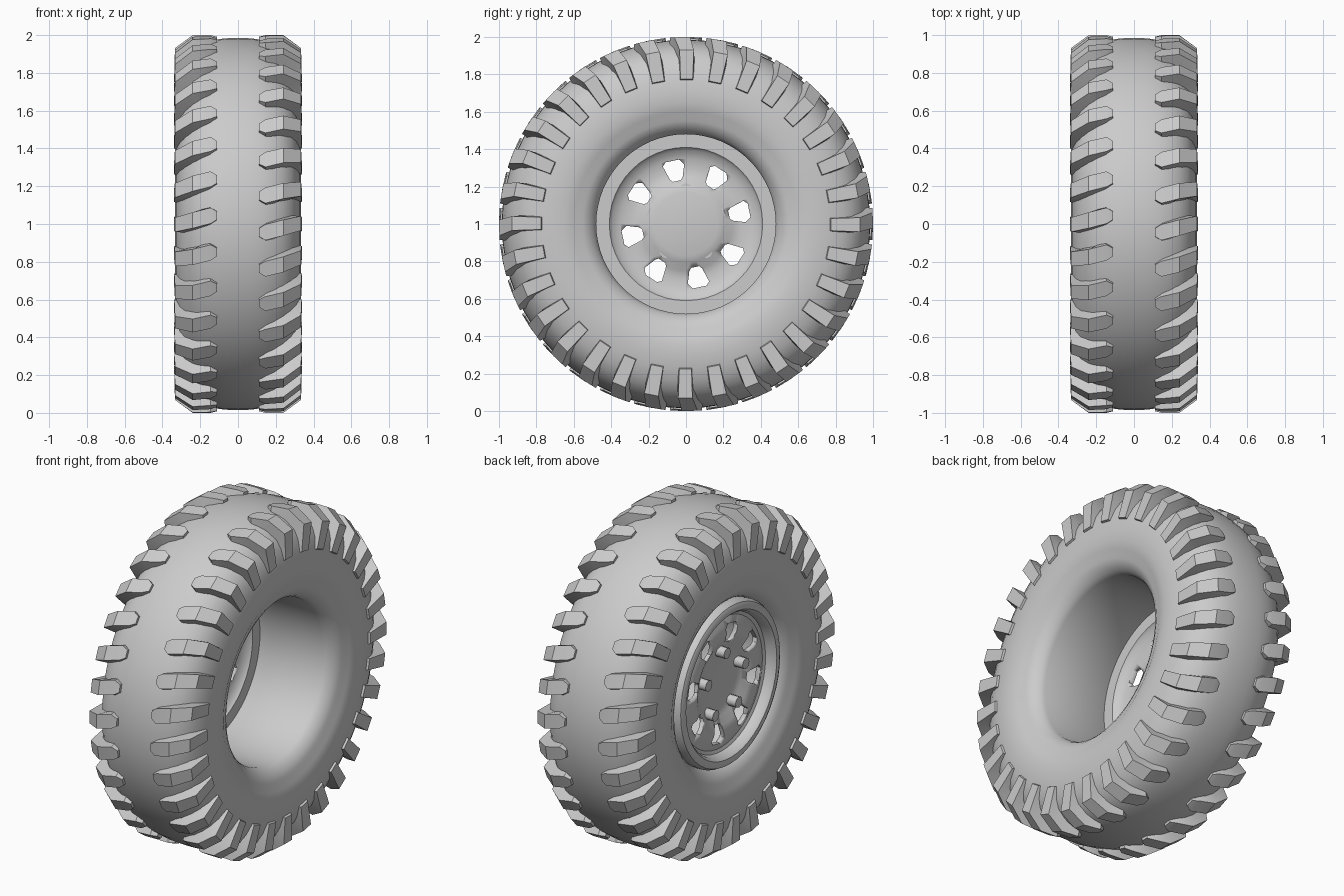
import bpy, bmesh, math
from mathutils import Matrix, Vector

if "Cube" in bpy.data.objects:
    bpy.data.objects.remove(bpy.data.objects["Cube"])

AXLE = Vector((0, 0, 1))


def polar(x, r, a):
    # a = 0 is the front of the wheel, rising with a
    return Vector((x, -r * math.cos(a), r * math.sin(a))) + AXLE


def finish(name, bm, angle=35):
    bmesh.ops.remove_doubles(bm, verts=bm.verts, dist=1e-5)
    bmesh.ops.recalc_face_normals(bm, faces=bm.faces)
    me = bpy.data.meshes.new(name)
    bm.to_mesh(me)
    bm.free()
    ob = bpy.data.objects.new(name, me)
    bpy.context.collection.objects.link(ob)
    bpy.ops.object.select_all(action='DESELECT')
    ob.select_set(True)
    bpy.context.view_layer.objects.active = ob
    bpy.ops.object.shade_smooth_by_angle(angle=math.radians(angle))
    return ob


def lathe(bm, profile, n):
    # revolve a closed (x, r) outline around the axle
    rings = [[bm.verts.new(polar(x, r, 2 * math.pi * k / n)) for k in range(n)]
             for x, r in profile]
    for i in range(len(rings)):
        a, b = rings[i], rings[(i + 1) % len(rings)]
        if profile[i][1] < 1e-4 and profile[(i + 1) % len(rings)][1] < 1e-4:
            continue
        for k in range(n):
            bm.faces.new((a[k], a[(k + 1) % n], b[(k + 1) % n], b[k]))
    bmesh.ops.remove_doubles(bm, verts=bm.verts, dist=1e-5)


def prism(bm, loop, x0, x1):
    # extrude a (y, z) loop along the axle
    a = [bm.verts.new(Vector((x0, y, z)) + AXLE) for y, z in loop]
    b = [bm.verts.new(Vector((x1, y, z)) + AXLE) for y, z in loop]
    n = len(loop)
    bm.faces.new(a)
    bm.faces.new(b[::-1])
    for i in range(n):
        bm.faces.new((a[i], a[(i + 1) % n], b[(i + 1) % n], b[i]))


# tyre carcass, right half of the outline mirrored to the left
half = [(0, .985), (.07, .983), (.13, .974), (.19, .957), (.24, .928), (.28, .89),
        (.308, .84), (.325, .78), (.334, .71), (.333, .65), (.322, .60), (.307, .57),
        (.303, .55), (.285, .52), (.26, .495), (.23, .48)]
bm = bmesh.new()
lathe(bm, half + [(-x, r) for x, r in half[:0:-1]], 64)
finish("tyre", bm, 50)

# tread lugs: (outer x, outer r, buried x, buried r, angle, half width)
stations = [(.112, .992, .112, .95, -.045, .022),
            (.145, 1.0, .15, .93, -.044, .042),
            (.24, 1.0, .20, .90, -.020, .042),
            (.334, .932, .26, .85, .004, .041),
            (.338, .775, .30, .76, .004, .042)]
bm = bmesh.new()
for side in (0, math.pi):
    turn = Matrix.Rotation(side, 4, 'Z')
    for k in range(32):
        base = 2 * math.pi * k / 32
        rings = []
        for xo, ro, xi, ri, a, w in stations:
            pts = [polar(xo, ro, base + a - w), polar(xo, ro, base + a + w),
                   polar(xi, ri, base + a + w * 1.25), polar(xi, ri, base + a - w * 1.25)]
            rings.append([bm.verts.new(turn @ p) for p in pts])
        for p, q in zip(rings, rings[1:]):
            for i in range(4):
                j = (i + 1) % 4
                bm.faces.new((p[i], p[j], q[j], q[i]))
        bm.faces.new(rings[0])
        bm.faces.new(rings[-1][::-1])
finish("tread_lugs", bm, 35)

# wheel disc with dished hub and rolled flange near the left side
outline = [(-.215, 0), (-.215, .17), (-.225, .205), (-.25, .25), (-.262, .295),
           (-.255, .345), (-.238, .385), (-.245, .405), (-.285, .415), (-.302, .43),
           (-.305, .45), (-.295, .472), (-.27, .485), (-.19, .485), (-.19, .41),
           (-.21, .395), (-.225, .35), (-.235, .295), (-.225, .25), (-.20, .205),
           (-.19, .17), (-.19, 0)]
bm = bmesh.new()
lathe(bm, outline, 48)
wheel = finish("wheel_disc", bm)

# eight vent holes cut through the disc
bm = bmesh.new()
vent = [(.345, -.035), (.345, .04), (.325, .057), (.25, .035), (.235, .022),
        (.235, -.022), (.25, -.035), (.315, -.057)]
for k in range(8):
    a = math.radians(12 + 45 * k)
    c, s = math.cos(a), math.sin(a)
    prism(bm, [(r * c - t * s, r * s + t * c) for r, t in vent], -.4, -.1)
cutter = finish("vent_cutter", bm)
cutter.hide_render = True
mod = wheel.modifiers.new("vents", 'BOOLEAN')
mod.operation = 'DIFFERENCE'
mod.solver = 'EXACT'
mod.object = cutter
bpy.context.view_layer.objects.active = wheel
bpy.ops.object.modifier_apply(modifier=mod.name)
bpy.data.objects.remove(cutter)

# five wheel nuts
bm = bmesh.new()
for k in range(5):
    a = math.radians(90 + 72 * k)
    cy, cz = .185 * math.cos(a), .185 * math.sin(a)
    prism(bm, [(cy + .033 * math.cos(i * math.pi / 4), cz + .033 * math.sin(i * math.pi / 4))
               for i in range(8)], -.275, -.20)
finish("wheel_nuts", bm, 50)
